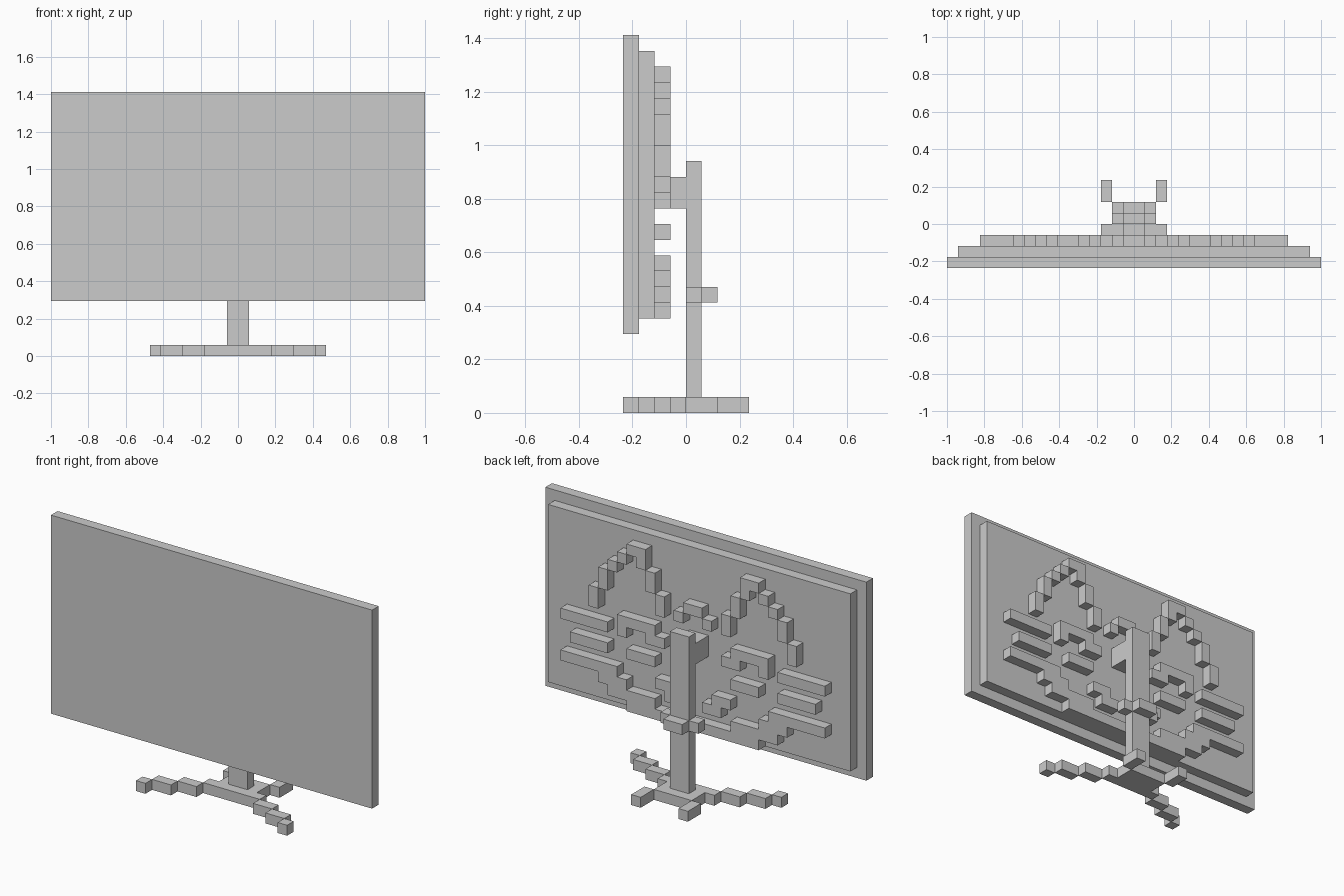
import bpy, bmesh
from mathutils import Vector

if "Cube" in bpy.data.objects:
    bpy.data.objects.remove(bpy.data.objects["Cube"])

U = 2 / 34  # one grid cell


def block(x0, x1, y0, y1, z0, z1, mirror=False):
    """Cells filling a box, optionally mirrored across x = 0."""
    cells = {(x, y, z) for x in range(x0, x1) for y in range(y0, y1) for z in range(z0, z1)}
    if mirror:
        cells |= {(-1 - x, y, z) for x, y, z in cells}
    return cells


def build(name, cells):
    """Outer skin of a set of cells, with flat areas merged."""
    bm = bmesh.new()
    for c in cells:
        for axis in range(3):
            for side in (0, 1):
                n = list(c)
                n[axis] += 1 if side else -1
                if tuple(n) in cells:
                    continue
                a, b = (axis + 1) % 3, (axis + 2) % 3
                pts = []
                for da, db in ((0, 0), (1, 0), (1, 1), (0, 1)):
                    p = list(c)
                    p[axis] += side
                    p[a] += da
                    p[b] += db
                    pts.append(bm.verts.new(Vector(p) * U))
                bm.faces.new(pts if side else pts[::-1])
    bmesh.ops.remove_doubles(bm, verts=bm.verts[:], dist=U * 0.01)
    bmesh.ops.dissolve_limit(bm, angle_limit=0.01, verts=bm.verts[:], edges=bm.edges[:])
    me = bpy.data.meshes.new(name)
    bm.to_mesh(me)
    bm.free()
    ob = bpy.data.objects.new(name, me)
    bpy.context.collection.objects.link(ob)
    return ob


def relief(name, runs):
    """Raised lines on the back, given as (x0, x1, z0, z1), mirrored."""
    cells = set()
    for x0, x1, z0, z1 in runs:
        cells |= block(x0, x1, -2, -1, z0, z1, True)
    return build(name, cells)


# Screen and rear shell
build("screen", block(-17, 17, -4, -3, 5, 24))
build("rear_shell", block(-16, 16, -3, -2, 6, 23))

# Cat face relief on the rear shell
relief("ears", [(3, 4, 16, 18), (4, 5, 18, 20), (5, 6, 20, 22), (6, 7, 21, 22),
                (7, 8, 20, 21), (8, 9, 19, 20), (9, 10, 17, 19), (10, 11, 15, 17)])
relief("forehead", [(0, 1, 17, 18), (1, 2, 16, 17)])
relief("eyes", [(4, 8, 14, 15), (3, 5, 13, 14), (7, 8, 13, 14), (4, 7, 11, 12)])
relief("whiskers", [(9, 14, 13, 14), (9, 13, 11, 12)])
relief("mouth", [(2, 4, 9, 10), (1, 3, 8, 9)])
relief("jaw", [(8, 14, 9, 10), (7, 10, 8, 9), (4, 9, 7, 8), (0, 7, 6, 7)])

# Stand: column, screen mount and cable clip
build("column", block(-1, 1, 0, 1, 1, 16))
build("screen_mount", block(-1, 1, -2, 0, 13, 15))
build("cable_clip", block(-1, 1, 1, 2, 7, 8) | block(1, 2, 0, 1, 7, 8, True))

# Base with stepped front legs and short rear legs
base = block(-3, 3, -1, 0, 0, 1) | block(-2, 2, 0, 2, 0, 1)
for x0, x1, y0, y1 in ((3, 5, -2, -1), (5, 7, -3, -2), (7, 8, -4, -3), (2, 3, 2, 4)):
    base |= block(x0, x1, y0, y1, 0, 1, True)
build("base", base)
